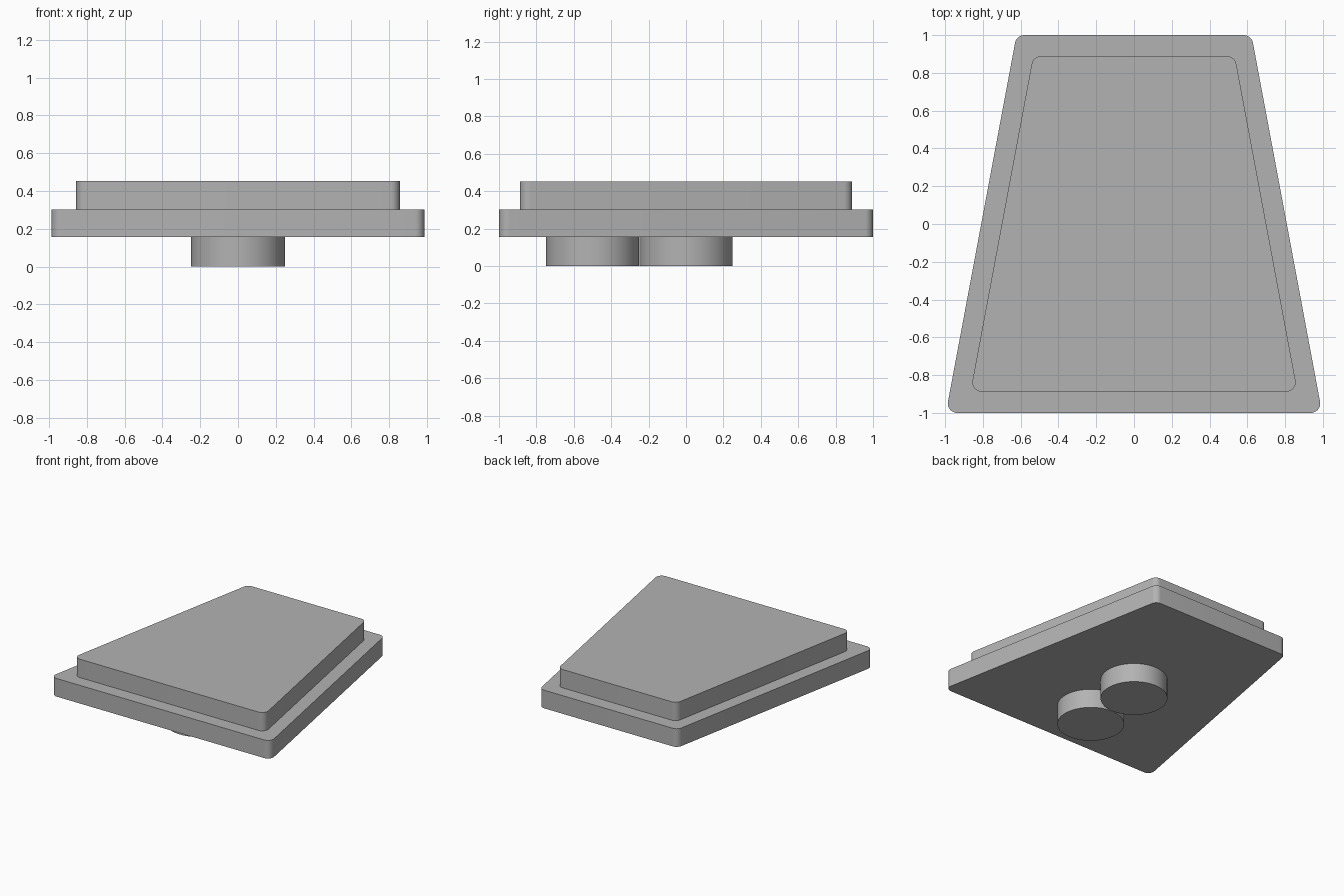
import bpy, bmesh, math
from mathutils import Vector

if "Cube" in bpy.data.objects:
    bpy.data.objects.remove(bpy.data.objects["Cube"])

GREY = (0.45, 0.45, 0.45, 1)
grey = bpy.data.materials.new("plain_grey")
grey.use_nodes = True
grey.diffuse_color = GREY
grey.node_tree.nodes["Principled BSDF"].inputs["Base Color"].default_value = GREY

SLOPE = 0.187      # how fast the sides narrow toward the back
RADIUS = 0.05      # rounded corner radius


def rounded_trapezoid(mid_width, half_depth, steps=10):
    """Outline of a trapezoid with rounded corners, counterclockwise."""
    tilt = math.atan(SLOPE)
    right = []
    for side in (-1, 1):
        y = side * (half_depth - RADIUS)
        x = mid_width - SLOPE * y - RADIUS / math.cos(tilt)
        start, end = (-math.pi / 2, tilt) if side < 0 else (tilt, math.pi / 2)
        for i in range(steps + 1):
            a = start + (end - start) * i / steps
            right.append((x + RADIUS * math.cos(a), y + RADIUS * math.sin(a)))
    return right + [(-x, y) for x, y in reversed(right)]


def circle(cy, r, sides=64):
    return [(r * math.cos(2 * math.pi * i / sides),
             cy + r * math.sin(2 * math.pi * i / sides)) for i in range(sides)]


def prism(name, outline, bottom, top):
    """Extrude an outline straight up into a closed solid."""
    bm = bmesh.new()
    base = bm.faces.new([bm.verts.new((x, y, bottom)) for x, y in outline])
    lifted = bmesh.ops.extrude_face_region(bm, geom=[base], use_keep_orig=True)
    verts = [v for v in lifted["geom"] if isinstance(v, bmesh.types.BMVert)]
    bmesh.ops.translate(bm, verts=verts, vec=Vector((0, 0, top - bottom)))
    bmesh.ops.recalc_face_normals(bm, faces=bm.faces)
    mesh = bpy.data.meshes.new(name)
    bm.to_mesh(mesh)
    bm.free()
    mesh.materials.append(grey)
    obj = bpy.data.objects.new(name, mesh)
    bpy.context.collection.objects.link(obj)
    bpy.ops.object.select_all(action='DESELECT')
    obj.select_set(True)
    bpy.context.view_layer.objects.active = obj
    bpy.ops.object.shade_smooth_by_angle(angle=math.radians(30))
    return obj


# Two stacked tapered plates
prism("lower_plate", rounded_trapezoid(0.809, 1.0), 0.155, 0.303)
prism("upper_plate", rounded_trapezoid(0.70, 0.888), 0.303, 0.453)

# Two round pegs touching each other underneath
for name, y in (("front_peg", -0.5), ("middle_peg", 0.0)):
    prism(name, circle(y, 0.248), 0.0, 0.155)
